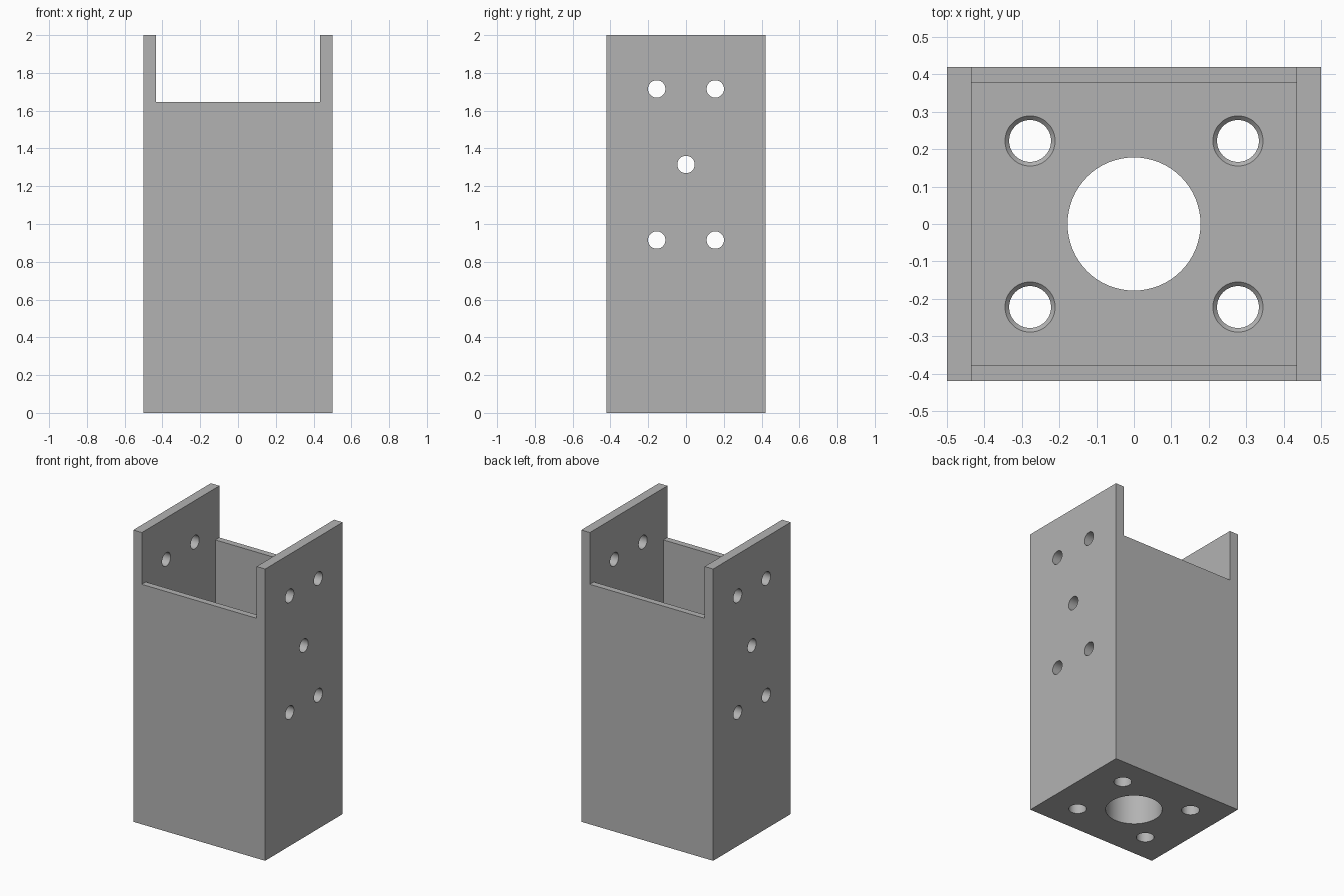
import bpy
import bmesh
import math
from mathutils import Matrix, Vector

cube = bpy.data.objects.get("Cube")
if cube:
    bpy.data.objects.remove(cube, do_unlink=True)

WIDTH, DEPTH, HEIGHT = 1.0, 0.84, 2.0
SIDE_WALL, END_WALL = 0.065, 0.043
FLOOR, NOTCH = 0.25, 1.645

grey = bpy.data.materials.new("plain grey")
grey.use_nodes = True
colour = (0.45, 0.45, 0.45, 1)
grey.diffuse_color = colour
grey.node_tree.nodes["Principled BSDF"].inputs["Base Color"].default_value = colour


def finish(name, bm):
    mesh = bpy.data.meshes.new(name)
    bm.to_mesh(mesh)
    bm.free()
    obj = bpy.data.objects.new(name, mesh)
    bpy.context.collection.objects.link(obj)
    mesh.materials.append(grey)
    return obj


def box(name, low, high):
    low, high = Vector(low), Vector(high)
    bm = bmesh.new()
    bmesh.ops.create_cube(bm, size=1, matrix=Matrix.Translation((low + high) / 2)
                          @ Matrix.Diagonal((*(high - low), 1)))
    return finish(name, bm)


def cone(name, centre, r1, r2, length, turn=0):
    bm = bmesh.new()
    bmesh.ops.create_cone(bm, cap_ends=True, segments=64, radius1=r1, radius2=r2, depth=length,
                          matrix=Matrix.Translation(centre) @ Matrix.Rotation(turn, 4, "Y"))
    return finish(name, bm)


# Solid block that becomes the open bracket
bracket = box("post_bracket", (-WIDTH / 2, -DEPTH / 2, 0), (WIDTH / 2, DEPTH / 2, HEIGHT))
inner_x, inner_y = WIDTH / 2 - SIDE_WALL, DEPTH / 2 - END_WALL

# Inner cavity, lowered end walls and the large floor hole
cutters = [
    box("cavity_cutter", (-inner_x, -inner_y, FLOOR), (inner_x, inner_y, HEIGHT + 0.2)),
    box("notch_cutter", (-inner_x, -DEPTH, NOTCH), (inner_x, DEPTH, HEIGHT + 0.3)),
    cone("floor_hole_cutter", (0, 0, FLOOR / 2), 0.178, 0.178, FLOOR + 0.2),
]

# Four countersunk floor holes
bolt_r, sink_r = 0.056, 0.078
sink = sink_r - bolt_r
for x in (-0.278, 0.278):
    for y in (-0.222, 0.222):
        cutters.append(cone("bolt_hole_cutter", (x, y, FLOOR / 2), bolt_r, bolt_r, FLOOR + 0.2))
        cutters.append(cone("countersink_cutter", (x, y, FLOOR),
                            bolt_r - sink / 2, sink_r + sink, sink * 2.5))
        # Place the cone so its radius at floor level is the sink radius
        cutters[-1].location.z = sink * 0.25

# Five screw holes through both side walls
for y, z in ((-0.155, 1.715), (0.155, 1.715), (0, 1.315), (-0.155, 0.915), (0.155, 0.915)):
    cutters.append(cone("screw_hole_cutter", (0, y, z), 0.046, 0.046, WIDTH + 0.2, math.pi / 2))

for cutter in cutters:
    mod = bracket.modifiers.new(cutter.name, "BOOLEAN")
    mod.operation = "DIFFERENCE"
    mod.solver = "EXACT"
    mod.object = cutter

# Apply the cuts and remove the cutters
bpy.context.view_layer.update()
result = bpy.data.meshes.new_from_object(bracket.evaluated_get(bpy.context.evaluated_depsgraph_get()))
bracket.modifiers.clear()
bracket.data = result
result.name = "post_bracket"
result.materials.clear()
result.materials.append(grey)
for cutter in cutters:
    bpy.data.objects.remove(cutter, do_unlink=True)

# Round the hole walls while keeping edges sharp
bpy.ops.object.select_all(action="DESELECT")
bracket.select_set(True)
bpy.context.view_layer.objects.active = bracket
bpy.ops.object.shade_smooth_by_angle(angle=math.radians(30))
